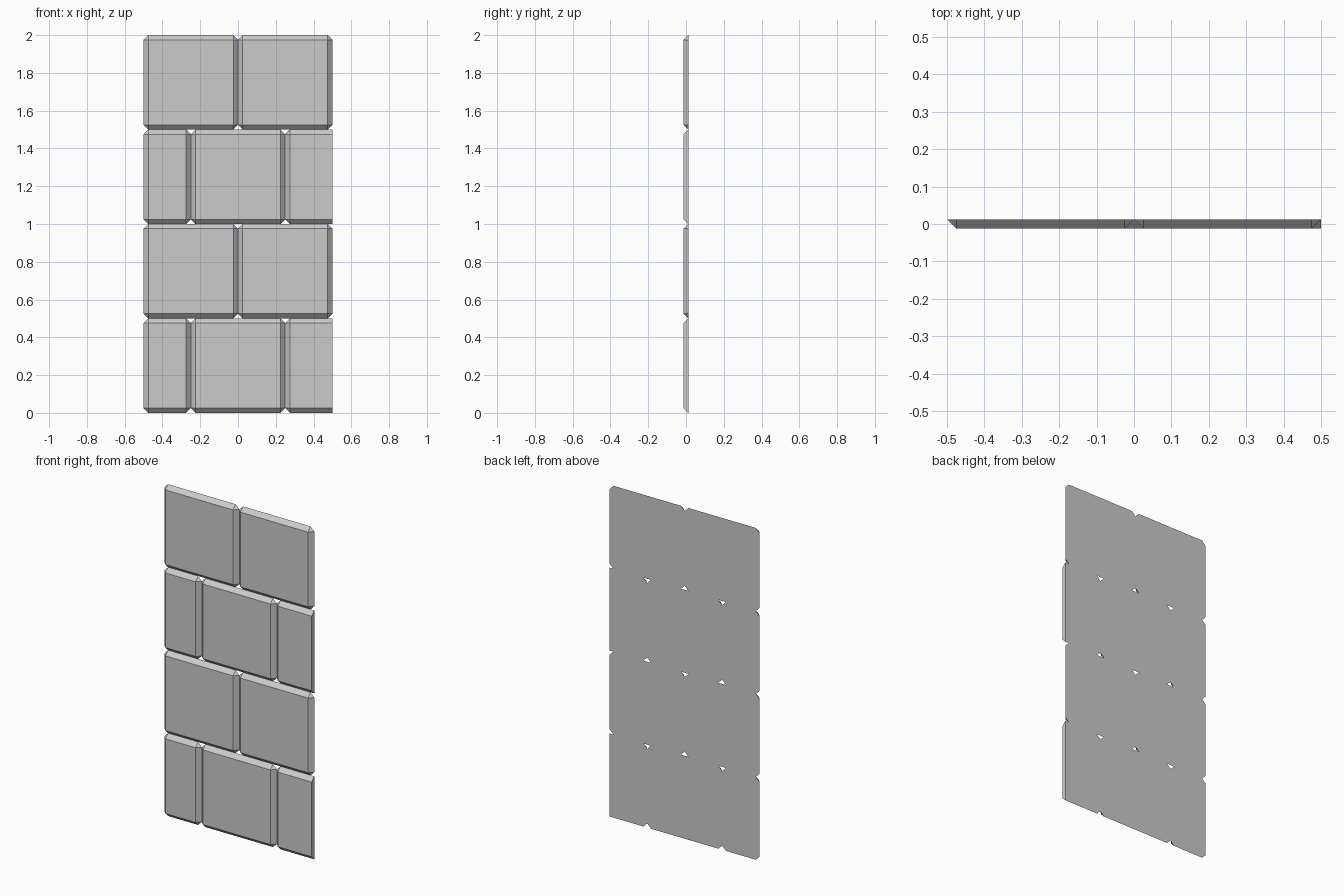
import bpy, bmesh

if "Cube" in bpy.data.objects:
    bpy.data.objects.remove(bpy.data.objects["Cube"])

B = 0.025          # bevel width, also panel thickness
YF, YB = -B / 2, B / 2
ROW_H = 0.5


def stone(name, x0, x1, z0, z1, cut_right=False):
    """Bevelled stone: inset front face, back face with clipped corners.
    cut_right leaves the right end square, where the panel slices the stone."""
    bm = bmesh.new()
    xr = x1 if cut_right else x1 - B
    pts = [(x, YF, z) for x in (x0 + B, xr) for z in (z0 + B, z1 - B)]
    pts += [(x, YB, z) for x in (x0 + B, xr) for z in (z0, z1)]
    pts += [(x, YB, z) for x in (x0, x1) for z in (z0 + B, z1 - B)]
    for p in pts:
        bm.verts.new(p)
    bmesh.ops.remove_doubles(bm, verts=bm.verts, dist=1e-5)
    bmesh.ops.convex_hull(bm, input=bm.verts)
    bmesh.ops.dissolve_limit(bm, angle_limit=0.01, verts=bm.verts, edges=bm.edges)
    bmesh.ops.recalc_face_normals(bm, faces=bm.faces)
    mesh = bpy.data.meshes.new(name)
    bm.to_mesh(mesh)
    bm.free()
    obj = bpy.data.objects.new(name, mesh)
    bpy.context.collection.objects.link(obj)


# Running-bond courses: half-stone courses alternate with full-stone ones
for row in range(4):
    half_course = row % 2 == 0
    joints = [-0.5, -0.25, 0.25, 0.5] if half_course else [-0.5, 0.0, 0.5]
    z = row * ROW_H
    for i, (x0, x1) in enumerate(zip(joints, joints[1:])):
        stone(f"stone_row{row + 1}_{i + 1}", x0, x1, z, z + ROW_H,
              cut_right=half_course and x1 == 0.5)
